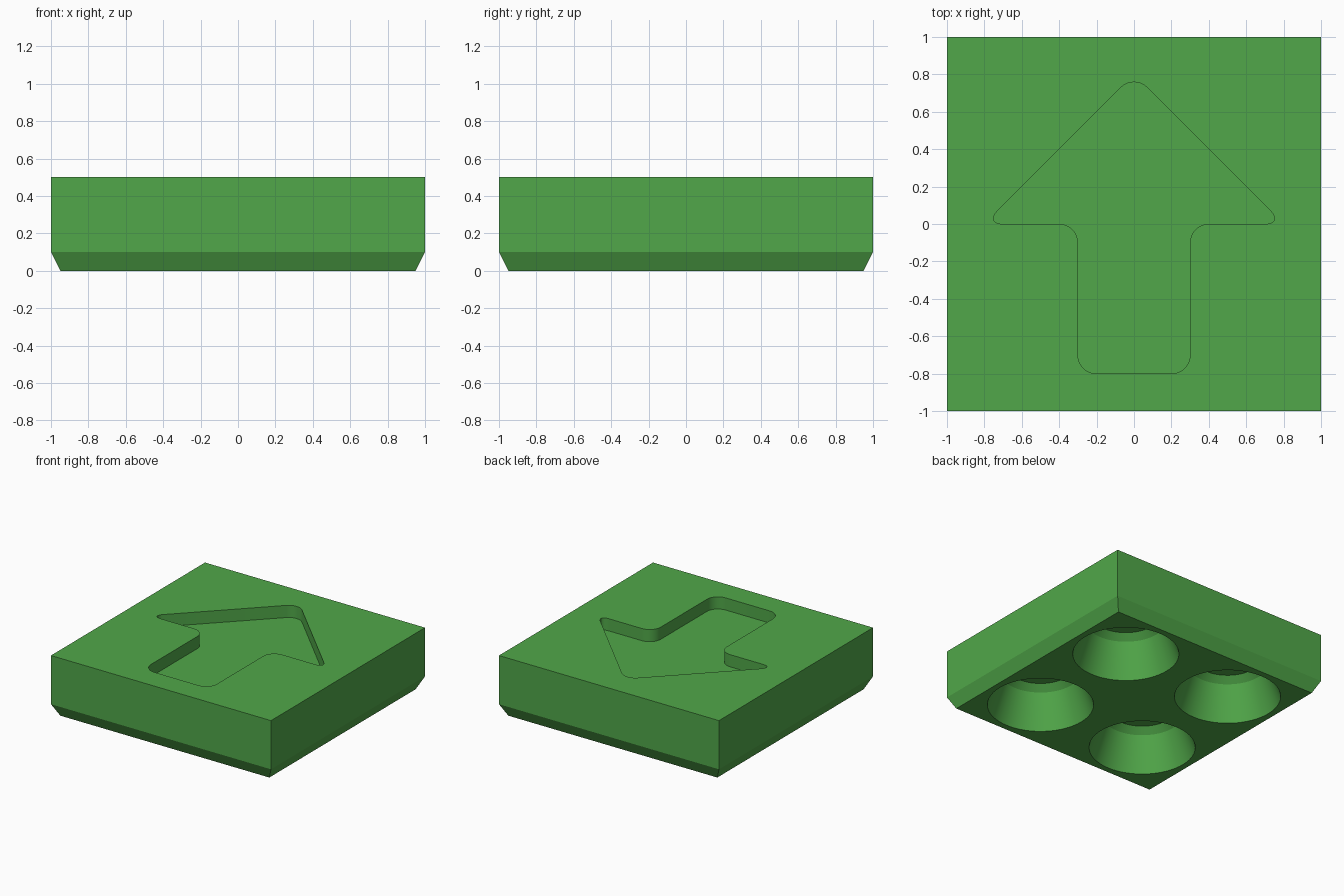
import bpy, bmesh, math
from mathutils import Vector

if "Cube" in bpy.data.objects:
    bpy.data.objects.remove(bpy.data.objects["Cube"])

green = bpy.data.materials.new("leaf_green")
green.diffuse_color = (0.082, 0.39, 0.067, 1)
green.use_nodes = True
green.node_tree.nodes["Principled BSDF"].inputs["Base Color"].default_value = green.diffuse_color


def lofted(name, rings):
    """Closed solid skinned through rings of equal point count."""
    bm = bmesh.new()
    loops = [[bm.verts.new(p) for p in ring] for ring in rings]
    n = len(loops[0])
    for a, b in zip(loops, loops[1:]):
        for i in range(n):
            j = (i + 1) % n
            bm.faces.new((a[i], a[j], b[j], b[i]))
    bm.faces.new(loops[0][::-1])
    bm.faces.new(loops[-1])
    bmesh.ops.recalc_face_normals(bm, faces=bm.faces)
    mesh = bpy.data.meshes.new(name)
    bm.to_mesh(mesh)
    bm.free()
    mesh.materials.append(green)
    ob = bpy.data.objects.new(name, mesh)
    bpy.context.collection.objects.link(ob)
    return ob


def square(h, z):
    return [(-h, -h, z), (h, -h, z), (h, h, z), (-h, h, z)]


def circle(cx, cy, r, z, n=64):
    return [(cx + r * math.cos(2 * math.pi * i / n),
             cy + r * math.sin(2 * math.pi * i / n), z) for i in range(n)]


def rounded(points, d=0.1, steps=10):
    """Round each corner with an arc starting d away from it."""
    pts = [Vector(p) for p in points]
    out = []
    for i, c in enumerate(pts):
        u = (pts[i - 1] - c).normalized() * d
        v = (pts[(i + 1) % len(pts)] - c).normalized() * d
        for k in range(steps + 1):
            t = k / steps * math.pi / 2
            out.append(c + u * (1 - math.sin(t)) + v * (1 - math.cos(t)))
    return out


# Block with a chamfered foot
block = lofted("block", [square(0.95, 0), square(1, 0.1), square(1, 0.5)])

# Arrow recess in the top
half = [(0.3, -0.8), (0.3, 0), (0.8, 0)]
arrow = rounded(half + [(0, 0.8)] + [(-x, y) for x, y in reversed(half)])
cutters = [lofted("arrow_cutter", [[(p.x, p.y, z) for p in arrow] for z in (0.4, 0.6)])]

# Four tapered sockets underneath: (radius, height)
socket = [(0.418, -0.05), (0.3, 0.28), (0.25, 0.33)]
for x in (-0.5, 0.5):
    for y in (-0.5, 0.5):
        cutters.append(lofted("socket_cutter", [circle(x, y, r, z) for r, z in socket]))

bpy.context.view_layer.objects.active = block
for cutter in cutters:
    mod = block.modifiers.new("cut", 'BOOLEAN')
    mod.operation = 'DIFFERENCE'
    mod.solver = 'EXACT'
    mod.object = cutter
    bpy.ops.object.modifier_apply(modifier=mod.name)
    bpy.data.objects.remove(cutter)

# Smooth the curved walls, keep the crisp edges
bpy.ops.object.select_all(action='DESELECT')
block.select_set(True)
bpy.ops.object.shade_smooth_by_angle(angle=math.radians(20))
